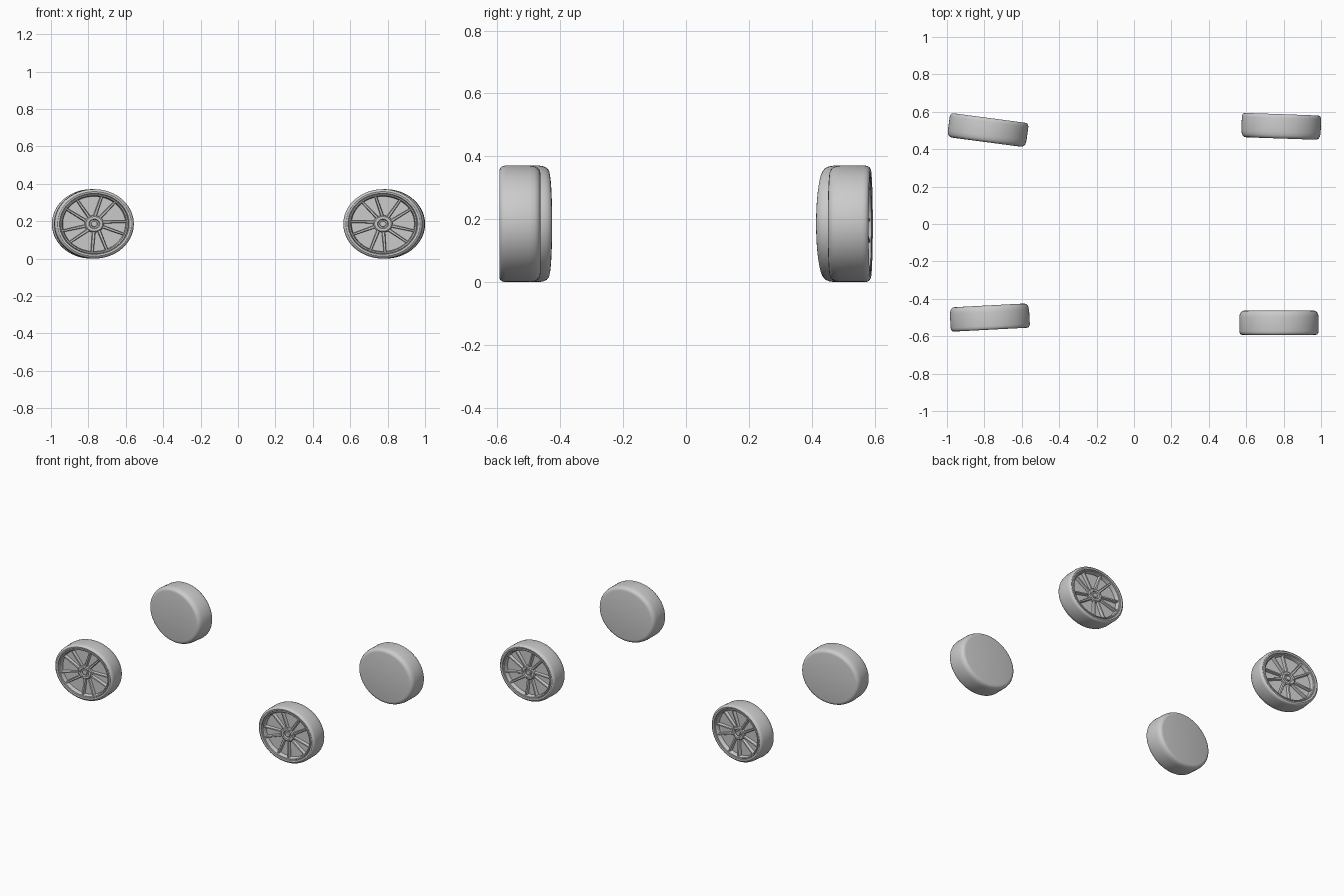
import bpy, bmesh, math
from mathutils import Matrix

if "Cube" in bpy.data.objects:
    bpy.data.objects.remove(bpy.data.objects["Cube"])

A, B = 0.212, 0.1855      # half width and half height of the oval wheels
SEG = 72


def finish(name, bm, parent, angle=32):
    bmesh.ops.recalc_face_normals(bm, faces=bm.faces)
    me = bpy.data.meshes.new(name)
    bm.to_mesh(me)
    bm.free()
    ob = bpy.data.objects.new(name, me)
    bpy.context.collection.objects.link(ob)
    bpy.ops.object.select_all(action='DESELECT')
    ob.select_set(True)
    bpy.context.view_layer.objects.active = ob
    bpy.ops.object.shade_smooth_by_angle(angle=math.radians(angle))
    ob.parent = parent
    return ob


def pt(r, ang, y):
    return (A * r * math.cos(ang), y, B * r * math.sin(ang))


def lathe(bm, profile, seg=SEG, closed=False):
    # spin (radius fraction, y) points around the axle
    rings = []
    for r, y in profile:
        if r == 0:
            rings.append([bm.verts.new((0, y, 0))] * seg)
        else:
            rings.append([bm.verts.new(pt(r, 2 * math.pi * i / seg, y)) for i in range(seg)])
    pairs = list(zip(rings, rings[1:]))
    if closed:
        pairs.append((rings[-1], rings[0]))
    for p, q in pairs:
        for i in range(seg):
            j = (i + 1) % seg
            quad = list(dict.fromkeys((p[i], p[j], q[j], q[i])))
            bm.faces.new(quad)


def spoke(bm, a0, a1, w0, w1):
    # tapered bar from the hub to the rim, with a chamfered front
    r0, r1 = 0.15, 0.85
    p = (r0 * math.cos(a0), r0 * math.sin(a0))
    q = (r1 * math.cos(a1), r1 * math.sin(a1))
    dx, dz = q[0] - p[0], q[1] - p[1]
    n = math.hypot(dx, dz)
    nx, nz = -dz / n, dx / n
    loops = []
    for t, w, y in ((0, w0, -.046), (0.5, (w0 + w1) / 2, -.052), (1, w1, -.058)):
        x, z = p[0] + dx * t, p[1] + dz * t
        loops.append([bm.verts.new((A * (x + nx * s * w), yy, B * (z + nz * s * w)))
                      for s, yy in ((-1, -.03), (-1, y + .006), (-.6, y),
                                    (.6, y), (1, y + .006), (1, -.03))])
    for u, v in zip(loops, loops[1:]):
        for i in range(6):
            j = (i + 1) % 6
            bm.faces.new((u[i], u[j], v[j], v[i]))
    bm.faces.new(loops[0])
    bm.faces.new(loops[-1][::-1])


def wheel(label, x, y, turn, phase, twist):
    root = bpy.data.objects.new(label + "_wheel", None)
    bpy.context.collection.objects.link(root)
    root.location = (x, y, B)
    root.rotation_euler[2] = math.radians(turn)

    # tyre: closed inner face, rounded shoulders, shallow outer dish
    bm = bmesh.new()
    lathe(bm, [(0, .065), (.87, .065), (.92, .063), (.96, .057), (.985, .047), (1, .03),
               (1, -.045), (.99, -.055), (.965, -.062), (.93, -.065), (.88, -.063),
               (.86, -.056), (.855, -.034), (0, -.034)])
    finish(label + "_tyre", bm, root)

    # raised rim lip
    bm = bmesh.new()
    lathe(bm, [(.865, -.03), (.865, -.058), (.85, -.063), (.82, -.061), (.80, -.053),
               (.79, -.03)], closed=True)
    finish(label + "_rim_lip", bm, root)

    # five pairs of slanted spokes
    bm = bmesh.new()
    for k in range(5):
        a = phase + 2 * math.pi * k / 5
        for s in (-1, 1):
            spoke(bm, a + s * .35, a + s * .23 + twist, .045, .032)
    finish(label + "_spokes", bm, root)

    # hub with sunken centre cap
    bm = bmesh.new()
    lathe(bm, [(.25, -.03), (.24, -.046), (.21, -.051), (.14, -.051), (.12, -.042),
               (.085, -.042), (.075, -.05), (0, -.051)], 40)
    finish(label + "_hub", bm, root)

    # wheel nuts
    bm = bmesh.new()
    for k in range(5):
        a = phase + 2 * math.pi * (k + .5) / 5
        bmesh.ops.create_cone(bm, cap_ends=True, segments=6, radius1=.006, radius2=.006, depth=.012,
                              matrix=Matrix.Translation(pt(.18, a, -.048))
                              @ Matrix.Rotation(math.pi / 2, 4, 'X'))
    finish(label + "_nuts", bm, root)


# outer faces point away from the centre; each wheel has its own steering angle
wheel("front_left", -.771, -.500, 3, math.radians(72), -.15)
wheel("front_right", .775, -.528, 0, math.radians(108), .15)
wheel("back_left", -.781, .502, 180 - 7.5, math.radians(108), .15)
wheel("back_right", .787, .522, 180 - 2, math.radians(72), -.15)
